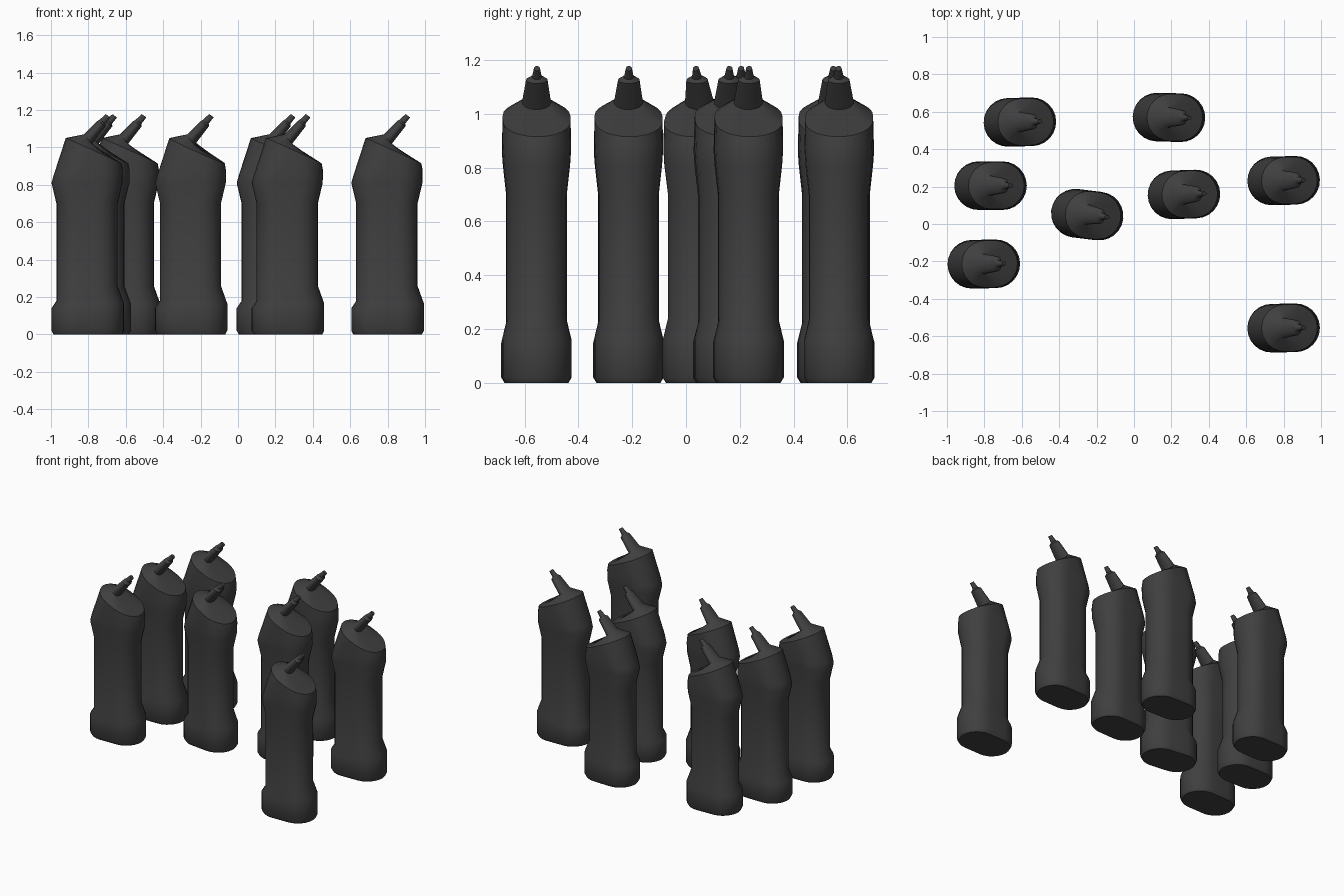
import bpy, bmesh, math

cube = bpy.data.objects.get("Cube")
if cube:
    bpy.data.objects.remove(cube, do_unlink=True)

plastic = bpy.data.materials.new("dark_grey_plastic")
plastic.use_nodes = True
plastic.diffuse_color = (0.05, 0.05, 0.05, 1)
plastic.node_tree.nodes["Principled BSDF"].inputs["Base Color"].default_value = (0.05, 0.05, 0.05, 1)

# Tilted cross-sections: back x, back z, spout-side x, spout-side z, half depth
SECTIONS = [
    (-.183, 0, .183, 0, .118),           # foot chamfer
    (-.194, .02, .194, .02, .13),
    (-.194, .14, .194, .165, .13),       # base band
    (-.168, .18, .16, .26, .112),        # grip
    (-.168, .70, .16, .70, .112),
    (-.194, .81, .186, .81, .124),       # upper bulge
    (-.183, .85, .187, .88, .128),
    (-.118, 1.05, .18, .915, .126),      # slanted shoulder
    (-.02, 1.07, .02, 1.016, .054),      # neck
    (.05, 1.14, .095, 1.113, .04),       # spout
    (.064, 1.149, .094, 1.127, .018),
    (.096, 1.178, .12, 1.16, .011),      # tip
]
HALF = 12  # segments in each rounded end


def outline(section):
    """Points of a rounded slot lying on a tilted plane."""
    xl, zl, xr, zr, depth = section
    half, mid = (xr - xl) / 2, (xl + xr) / 2
    radius = min(half, depth)
    points = []
    for side in (1, -1):
        for i in range(HALF + 1):
            a = -math.pi / 2 + math.pi * i / HALF
            x = side * (half - radius + radius * math.cos(a))
            if half <= depth and i == HALF:
                continue  # the two ends meet, so skip the shared point
            y = side * depth * math.sin(a)
            t = (x + half) / (2 * half)
            points.append((mid + x, y, zl + (zr - zl) * t))
            if half <= depth and i == HALF - 1:
                # keep the same point count as the long sections
                points.append((mid, side * depth, (zl + zr) / 2))
    return points


# Loft the bottle through its sections and close both ends
bm = bmesh.new()
rings = [[bm.verts.new(p) for p in outline(s)] for s in SECTIONS]
for low, high in zip(rings, rings[1:]):
    n = len(low)
    for i in range(n):
        j = (i + 1) % n
        bm.faces.new((low[i], low[j], high[j], high[i]))
bm.faces.new(rings[0][::-1])
bm.faces.new(rings[-1])
bmesh.ops.remove_doubles(bm, verts=bm.verts, dist=0.0001)
bmesh.ops.recalc_face_normals(bm, faces=bm.faces)
mesh = bpy.data.meshes.new("bottle")
bm.to_mesh(mesh)
bm.free()
mesh.materials.append(plastic)

# Scattered bottles: x, y, turn in degrees
PLACES = [
    (-.61, .545, 1.5), (-.767, .205, 0), (-.803, -.214, 1), (-.25, .05, -7),
    (.187, .57, -1.5), (.267, .158, 2), (.80, .232, 1.5), (.80, -.556, 1),
]
for k, (x, y, turn) in enumerate(PLACES, 1):
    bottle = bpy.data.objects.new(f"bottle_{k}", mesh)
    bottle.location = (x, y, 0)
    bottle.rotation_euler.z = math.radians(turn)
    bpy.context.collection.objects.link(bottle)

# Smooth the shared mesh, keeping hard edges at the foot and spout
bpy.ops.object.select_all(action="DESELECT")
bottle.select_set(True)
bpy.context.view_layer.objects.active = bottle
bpy.ops.object.shade_smooth_by_angle(angle=math.radians(40))
